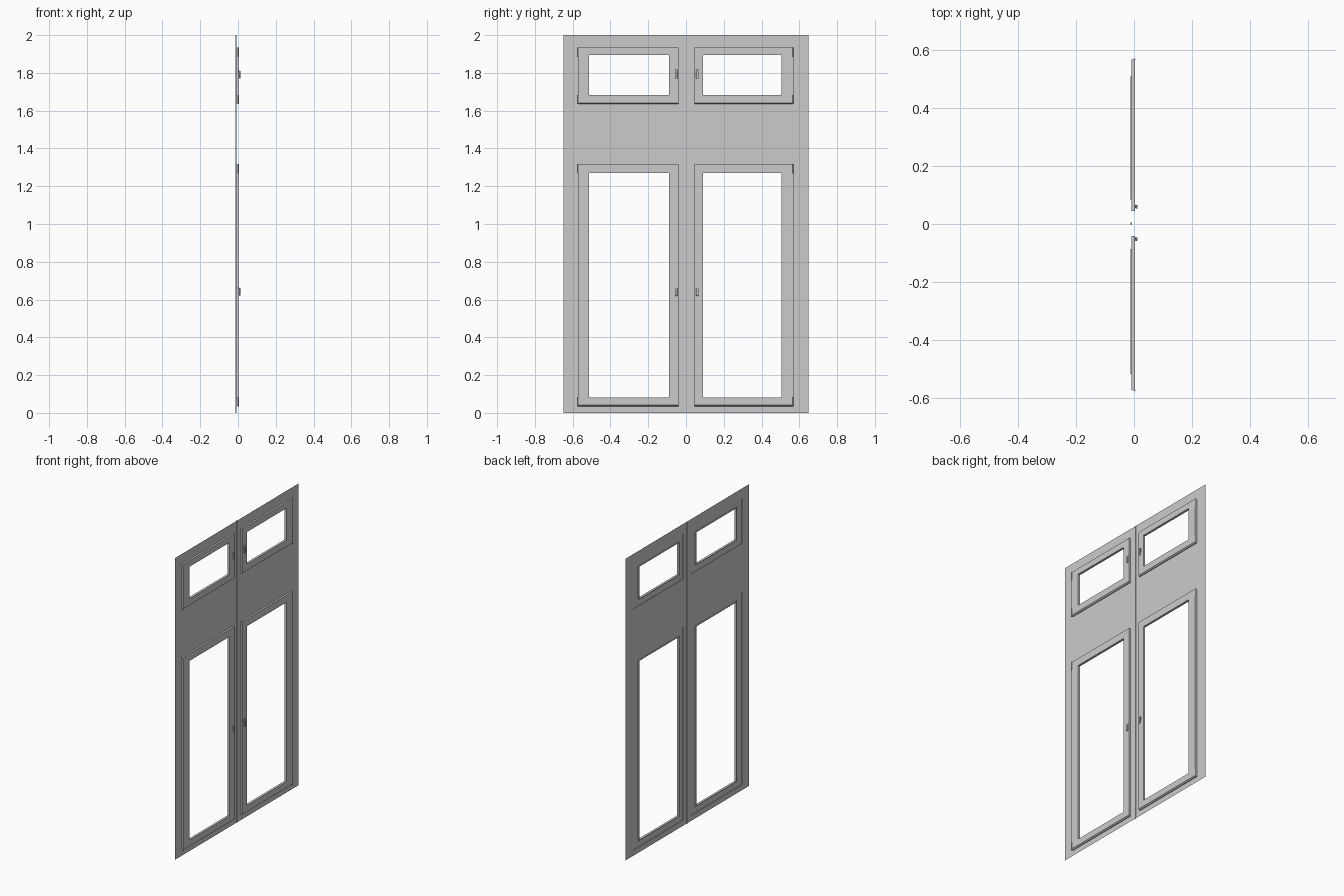
import bpy, bmesh

cube = bpy.data.objects.get("Cube")
if cube:
    bpy.data.objects.remove(cube)

grey = bpy.data.materials.new("window grey")
grey.use_nodes = True
colour = (0.6, 0.6, 0.6, 1)
grey.diffuse_color = colour
grey.node_tree.nodes["Principled BSDF"].inputs["Base Color"].default_value = colour

SHEET_X, SASH_BACK, SASH_FRONT, BEAD_BACK = -0.009, -0.005, 0.003, -0.012


def finish(name, bm):
    mesh = bpy.data.meshes.new(name)
    bm.to_mesh(mesh)
    bm.free()
    mesh.materials.append(grey)
    obj = bpy.data.objects.new(name, mesh)
    bpy.context.collection.objects.link(obj)
    return obj


def box(name, x, y, z, bevel=0):
    bm = bmesh.new()
    bmesh.ops.create_cube(bm, size=1)
    for v in bm.verts:
        v.co = [a + (b - a) * (c + 0.5) for c, (a, b) in zip(v.co, (x, y, z))]
    if bevel:
        bmesh.ops.bevel(bm, geom=bm.edges[:], offset=bevel, segments=1, affect="EDGES")
    return finish(name, bm)


def ring(name, outer, inner, x0, x1, slope=0):
    """Rectangular frame; slope lifts the front edge of its outer sill."""
    bm = bmesh.new()
    loops = []
    for x, (y0, y1, z0, z1), lift in ((x0, outer, 0), (x1, outer, slope),
                                      (x1, inner, 0), (x0, inner, 0)):
        loops.append([bm.verts.new((x, y, z)) for y, z in
                      ((y0, z0 + lift), (y1, z0 + lift), (y1, z1), (y0, z1))])
    for i in range(4):
        a, b = loops[i], loops[(i + 1) % 4]
        for j in range(4):
            k = (j + 1) % 4
            bm.faces.new((a[j], a[k], b[k], b[j]))
    bmesh.ops.recalc_face_normals(bm, faces=bm.faces[:])
    return finish(name, bm)


def hinge(name, y, z):
    bm = bmesh.new()
    bmesh.ops.create_cone(bm, cap_ends=True, segments=8, radius1=0.004,
                          radius2=0.004, depth=0.05)
    bmesh.ops.translate(bm, vec=(0.001, y, z), verts=bm.verts)
    return finish(name, bm)


# Leaf spans across, and the heights of the two rows
leaves = {"right": ((-0.573, -0.041), (-0.514, -0.091)),
          "left": ((0.045, 0.568), (0.089, 0.505))}
rows = {"upper": ((1.634, 1.934), (1.682, 1.894), 1.795),
        "lower": ((0.035, 1.318), (0.082, 1.27), 0.645)}

# Thin wall sheet, open behind every sash
ys = sorted([-0.648, 0.648] + [y for o, _ in leaves.values() for y in o])
zs = sorted([0, 2] + [z for o, _, _ in rows.values() for z in o])
bm = bmesh.new()
grid = [[bm.verts.new((SHEET_X, y, z)) for z in zs] for y in ys]
for i in range(len(ys) - 1):
    for j in range(len(zs) - 1):
        if not (i % 2 and j % 2):
            bm.faces.new((grid[i][j], grid[i + 1][j], grid[i + 1][j + 1], grid[i][j + 1]))
finish("wall_sheet", bm)

# Narrow strip up the middle
box("centre_strip", (BEAD_BACK, -0.007), (-0.002, 0.006), (0, 2))

# Sashes with beads, hinges and handles
for side, (oy, iy) in leaves.items():
    sign = 1 if side == "left" else -1
    for row, (oz, iz, grip) in rows.items():
        tag = f"{row}_{side}_"
        ring(tag + "sash", oy + oz, iy + iz, SASH_BACK, SASH_FRONT, 0.006)
        # Casing that closes the gap between sheet and sash
        e = 0.001
        ring(tag + "casing", oy + oz, (oy[0] + e, oy[1] - e, oz[0] + e, oz[1] - e),
             SHEET_X, SASH_BACK)
        b = 0.004
        ring(tag + "bead", (iy[0] - b, iy[1] + b, iz[0] - b, iz[1] + b), iy + iz,
             BEAD_BACK, SASH_BACK)
        outer = oy[1] if sign > 0 else oy[0]
        for end, z in (("bottom", oz[0] + 0.025), ("top", oz[1] - 0.025)):
            hinge(tag + end + "_hinge", outer, z)
        y = 0.06 if sign > 0 else -0.052
        box(tag + "handle_plate", (SASH_FRONT, 0.006), (y - 0.007, y + 0.007),
            (grip - 0.01, grip + 0.022), 0.001)
        box(tag + "handle_grip", (0.006, 0.012), (y - 0.006, y + 0.006),
            (grip - 0.025, grip + 0.016), 0.001)
